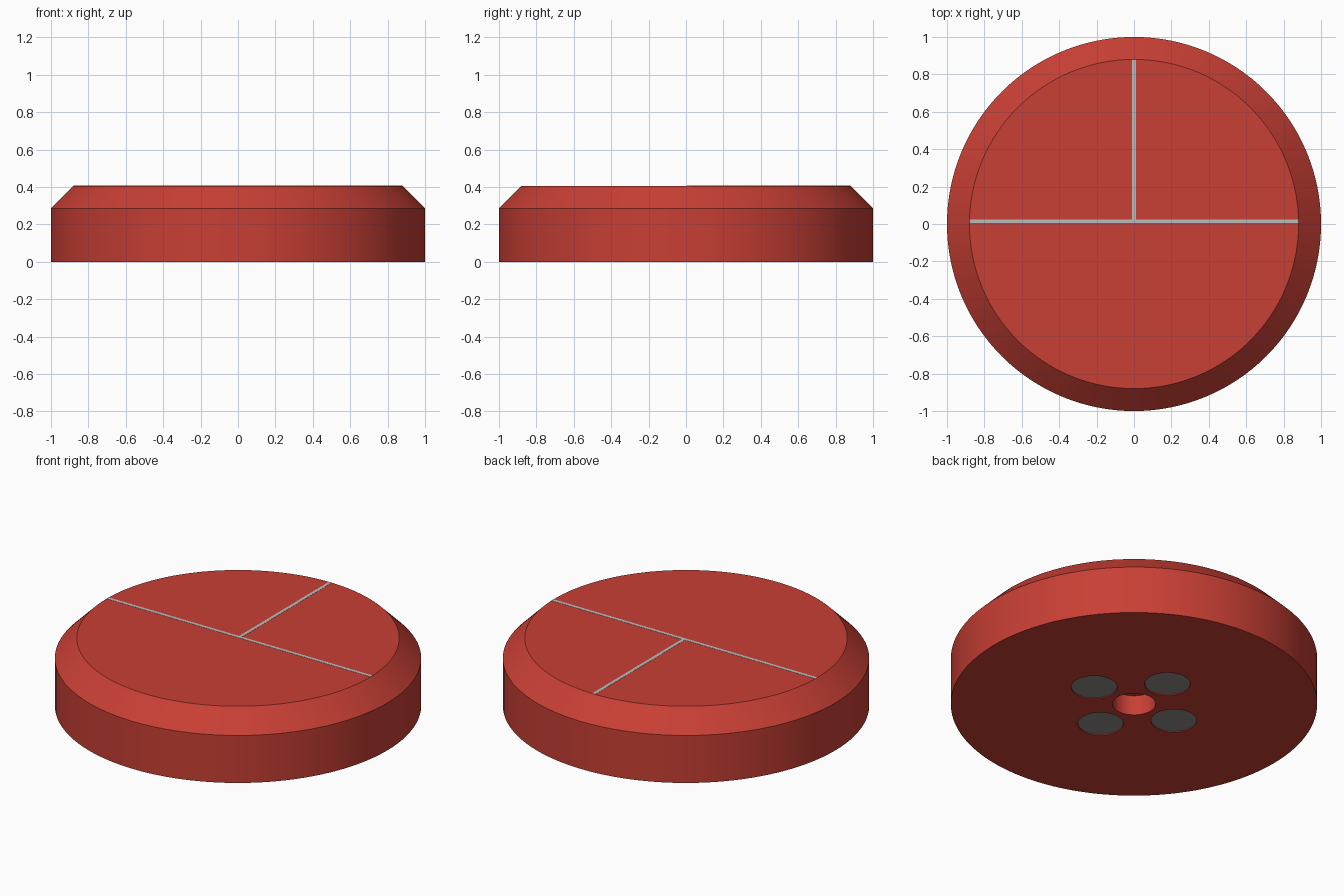
import bpy, bmesh
from math import pi, cos, sin

if "Cube" in bpy.data.objects:
    bpy.data.objects.remove(bpy.data.objects["Cube"])

TOP, EDGE_Z, RIM = 0.406, 0.286, 0.88
HOLE_DEPTH, HOLE_R, MAGNET_R, MAGNET_DIST = 0.12, 0.118, 0.125, 0.284


def material(name, rgb):
    m = bpy.data.materials.new(name)
    m.diffuse_color = (*rgb, 1)
    m.use_nodes = True
    m.node_tree.nodes["Principled BSDF"].inputs["Base Color"].default_value = m.diffuse_color
    return m


red = material("red", (0.58, 0.05, 0.035))
light_grey = material("light_grey", (0.5, 0.5, 0.5))
dark_grey = material("dark_grey", (0.28, 0.27, 0.26))


def turned(name, rings, segments, mat=None, centre=(0, 0)):
    """Solid of revolution from (radius, z) rings, closed with flat caps."""
    bm = bmesh.new()
    loops = [[bm.verts.new((r * cos(2 * pi * i / segments), r * sin(2 * pi * i / segments), z))
              for i in range(segments)] for r, z in rings]
    for a, b in zip(loops, loops[1:]):
        for i in range(segments):
            j = (i + 1) % segments
            bm.faces.new((a[i], a[j], b[j], b[i]))
    bm.faces.new(loops[0][::-1])
    bm.faces.new(loops[-1])
    return finish(name, bm, mat, (*centre, 0))


def box(name, lo, hi, mat):
    bm = bmesh.new()
    bmesh.ops.create_cube(bm, size=1)
    for v in bm.verts:
        v.co = [(a + b) / 2 + c * (b - a) for a, b, c in zip(lo, hi, v.co)]
    return finish(name, bm, mat, (0, 0, 0))


def finish(name, bm, mat, location):
    mesh = bpy.data.meshes.new(name)
    bm.to_mesh(mesh)
    bm.free()
    if mat:
        mesh.materials.append(mat)
    ob = bpy.data.objects.new(name, mesh)
    ob.location = location
    bpy.context.collection.objects.link(ob)
    return ob


def select(ob):
    bpy.ops.object.select_all(action='DESELECT')
    ob.select_set(True)
    bpy.context.view_layer.objects.active = ob


# Chamfered disc
body = turned("body", [(1, 0), (1, EDGE_Z), (RIM, TOP)], 128, red)

# Centre hole and magnet pockets in the underside
spots = [(MAGNET_DIST * cos(k * pi / 2), MAGNET_DIST * sin(k * pi / 2)) for k in range(4)]
for radius, centre in [(HOLE_R, (0, 0))] + [(MAGNET_R, s) for s in spots]:
    cutter = turned("pocket_cutter", [(radius, -0.1), (radius, HOLE_DEPTH)], 48, None, centre)
    cutter.hide_render = True
    mod = body.modifiers.new("pocket", 'BOOLEAN')
    mod.operation, mod.solver, mod.object = 'DIFFERENCE', 'EXACT', cutter
    bpy.context.view_layer.update()
    select(body)
    bpy.ops.object.modifier_apply(modifier=mod.name)
    bpy.data.objects.remove(cutter)

# Magnets, sunk slightly below the underside
magnets = [turned(f"magnet_{k + 1}", [(MAGNET_R - 0.001, 0.005), (MAGNET_R - 0.001, HOLE_DEPTH - 0.001)],
                  48, dark_grey, s) for k, s in enumerate(spots)]

# Thin inlaid lines on the top face
box("cross_line", (-RIM, 0.005, TOP - 0.01), (RIM, 0.025, TOP + 0.001), light_grey)
box("upright_line", (-0.01, 0.025, TOP - 0.01), (0.01, RIM, TOP + 0.001), light_grey)

for ob in [body] + magnets:
    select(ob)
    bpy.ops.object.shade_smooth_by_angle(angle=pi / 6)
